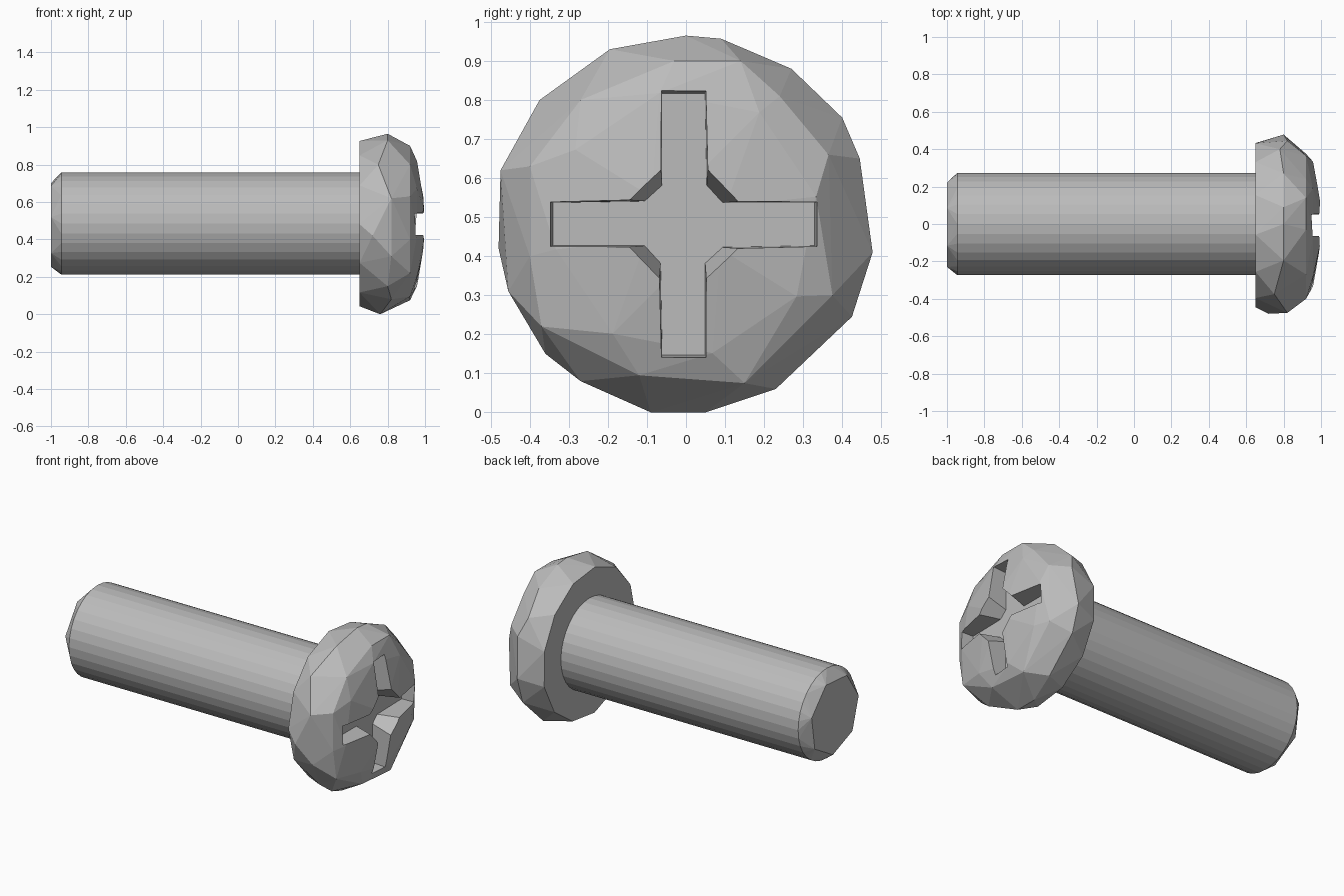
import bpy, bmesh, math

if "Cube" in bpy.data.objects:
    bpy.data.objects.remove(bpy.data.objects["Cube"])

CZ = 0.485  # height of the screw axis

steel = bpy.data.materials.new("grey steel")
steel.diffuse_color = (0.5, 0.5, 0.5, 1)
steel.use_nodes = True
steel.node_tree.nodes["Principled BSDF"].inputs["Base Color"].default_value = steel.diffuse_color


def make_object(name, bm):
    bmesh.ops.recalc_face_normals(bm, faces=bm.faces[:])
    mesh = bpy.data.meshes.new(name)
    bm.to_mesh(mesh)
    bm.free()
    mesh.materials.append(steel)
    obj = bpy.data.objects.new(name, mesh)
    bpy.context.collection.objects.link(obj)
    return obj


def ring(x, r, n, turn=0.0):
    """Points of a regular polygon around the screw axis."""
    return [(x, r * math.cos(turn + math.tau * i / n),
             CZ + r * math.sin(turn + math.tau * i / n)) for i in range(n)]


def hull(name, points):
    bm = bmesh.new()
    for p in points:
        bm.verts.new(p)
    res = bmesh.ops.convex_hull(bm, input=bm.verts[:])
    loose = [v for v in bm.verts if not v.link_faces]
    bmesh.ops.delete(bm, geom=loose, context='VERTS')
    bmesh.ops.dissolve_limit(bm, angle_limit=0.01, verts=bm.verts[:], edges=bm.edges[:])
    return make_object(name, bm)


# Shank: round rod whose tip narrows to a seven-sided end
hull("shank", ring(0.66, 0.273, 32) + ring(-0.945, 0.273, 32) + ring(-1.0, 0.232, 7, 0.3))

# Head: faceted dome with an irregular rim (x, y, z)
rim = [(0.80, 0, .965), (0.80, .09, .957), (0.80, .27, .88), (0.78, .40, .755),
       (0.82, .445, .65), (0.80, .478, .41), (0.80, .425, .245), (0.80, .23, .06),
       (0.76, .05, 0), (0.76, -.09, 0), (0.82, -.27, .08), (0.80, -.36, .15),
       (0.82, -.455, .31), (0.72, -.48, .42), (0.82, -.475, .62), (0.75, -.375, .80),
       (0.80, -.195, .93)]
shoulder = [(.14, .90), (.24, .81), (.365, .66), (.375, .30), (.25, .19), (.15, .075),
            (-.12, .095), (-.37, .22), (-.40, .40), (-.40, .63), (-.27, .80), (-.03, .90)]
points = rim + [(0.92, y, z) for y, z in shoulder]
points += ring(0.65, 0.445, 13, 0.25) + ring(0.957, 0.34, 8, 0.2) + ring(1.0, 0.11, 6, 0.4)
head = hull("head", points)


# Cross recess: four arms with chamfered inner corners, narrower at the floor
def cross(x, w, length, near, far):
    quarter = [(length, -w), (length, w), (far, w), (w + 0.004, near)]
    pts = []
    for k in range(4):
        c, s = round(math.cos(k * math.pi / 2)), round(math.sin(k * math.pi / 2))
        for a, b in quarter:
            pts.append((x, a * c - b * s - 0.006, CZ - 0.003 + a * s + b * c))
    return pts


bm = bmesh.new()
floor = [bm.verts.new(p) for p in cross(0.87, 0.055, 0.335, 0.10, 0.10)]
top = [bm.verts.new(p) for p in cross(1.03, 0.059, 0.348, 0.152, 0.152)]
bm.faces.new(floor)
bm.faces.new(top)
for i in range(len(floor)):
    j = (i + 1) % len(floor)
    bm.faces.new((floor[i], floor[j], top[j], top[i]))
cutter = make_object("recess_cutter", bm)
cutter.hide_render = True
cutter.hide_viewport = True

cut = head.modifiers.new("cross recess", 'BOOLEAN')
cut.operation = 'DIFFERENCE'
cut.solver = 'EXACT'
cut.object = cutter
